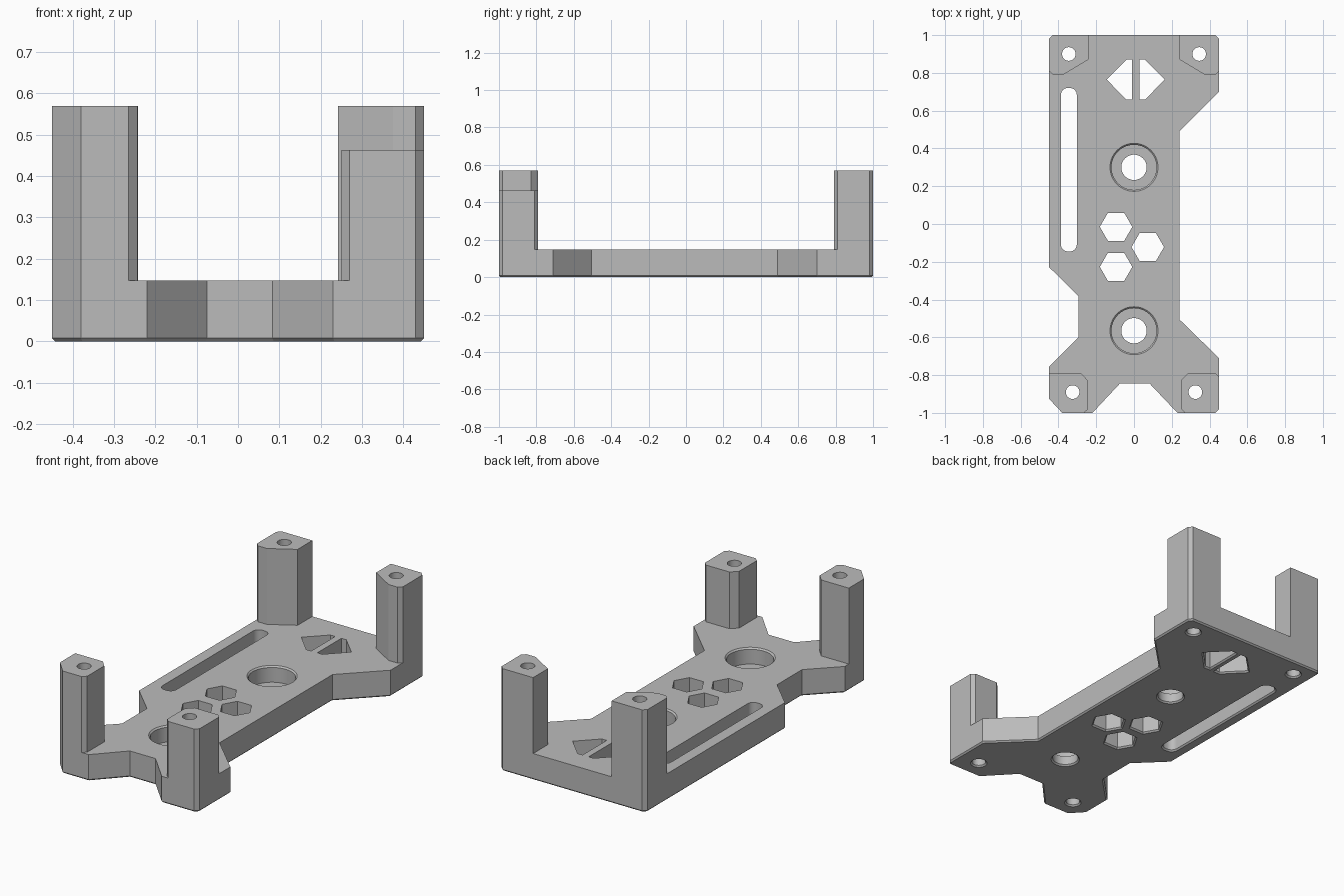
import bpy, bmesh
from math import cos, sin, pi
from mathutils import Vector

if "Cube" in bpy.data.objects:
    bpy.data.objects.remove(bpy.data.objects["Cube"], do_unlink=True)

TOP = 0.147      # plate thickness
BEVEL = 0.008    # small edge break on the underside

grey = bpy.data.materials.new("plain grey")
grey.use_nodes = True
grey.diffuse_color = (0.5, 0.5, 0.5, 1)
grey.node_tree.nodes["Principled BSDF"].inputs["Base Color"].default_value = (0.5, 0.5, 0.5, 1)


def grow(outline, d):
    """Offset a counter-clockwise outline outwards by d with mitred corners."""
    pts = [Vector(p) for p in outline]
    result = []
    for i, p in enumerate(pts):
        a = (p - pts[i - 1]).normalized()
        b = (pts[(i + 1) % len(pts)] - p).normalized()
        na, nb = Vector((a.y, -a.x)), Vector((b.y, -b.x))
        result.append(p + (na + nb) * d / (1 + na.dot(nb)))
    return result


def loft(bm, outline, layers):
    """Closed solid through (height, offset) layers of one outline."""
    area = sum(outline[i - 1][0] * p[1] - p[0] * outline[i - 1][1] for i, p in enumerate(outline))
    if area < 0:
        outline = outline[::-1]
    rings = [[bm.verts.new((p.x, p.y, z)) for p in grow(outline, d)] for z, d in layers]
    n = len(outline)
    for low, high in zip(rings, rings[1:]):
        for i in range(n):
            j = (i + 1) % n
            bm.faces.new((low[i], low[j], high[j], high[i]))
    bm.faces.new(rings[0][::-1])
    bm.faces.new(rings[-1])


def make_object(name, bm):
    bmesh.ops.recalc_face_normals(bm, faces=bm.faces)
    mesh = bpy.data.meshes.new(name)
    bm.to_mesh(mesh)
    bm.free()
    mesh.materials.append(grey)
    obj = bpy.data.objects.new(name, mesh)
    bpy.context.collection.objects.link(obj)
    return obj


def solid(name, outline, layers):
    bm = bmesh.new()
    loft(bm, outline, layers)
    return make_object(name, bm)


def circle(x, y, r, n=40):
    return [(x + r * cos(2 * pi * i / n), y + r * sin(2 * pi * i / n)) for i in range(n)]


def flip(outline):
    return [(-x, y) for x, y in outline]


def rounded_slot(x0, x1, y0, y1, r, steps=8):
    pts = []
    corners = [(x1 - r, y1 - r), (x0 + r, y1 - r), (x0 + r, y0 + r), (x1 - r, y0 + r)]
    for k, (cx, cy) in enumerate(corners):
        for i in range(steps + 1):
            a = pi / 2 * (k + i / steps)
            pts.append((cx + r * cos(a), cy + r * sin(a)))
    return pts


# Base plate with flared corners
plate = solid("base_plate", [
    (-0.43, 1), (-0.45, 0.98), (-0.45, -0.228), (-0.295, -0.38), (-0.295, -0.6),
    (-0.45, -0.755), (-0.45, -0.925), (-0.38, -1), (-0.22, -1), (-0.075, -0.845),
    (0.083, -0.845), (0.23, -1), (0.43, -1), (0.45, -0.98), (0.45, -0.71),
    (0.24, -0.505), (0.24, 0.49), (0.45, 0.7), (0.45, 0.98), (0.43, 1),
], [(0, -BEVEL), (BEVEL, 0), (TOP, 0)])

# Corner posts
back_post = [(0.43, 1), (0.242, 1), (0.242, 0.87), (0.375, 0.79),
             (0.43, 0.79), (0.45, 0.81), (0.45, 0.98)]
front_right = [(-0.38, -1), (-0.265, -1), (-0.243, -0.98), (-0.243, -0.83),
               (-0.28, -0.79), (-0.45, -0.79), (-0.45, -0.925)]
front_left = [(0.27, -1), (0.43, -1), (0.45, -0.98), (0.45, -0.81), (0.43, -0.79),
              (0.285, -0.79), (0.25, -0.825), (0.25, -0.98)]
posts = [solid(name, outline, [(TOP, 0), (height, 0)]) for name, outline, height in (
    ("back_left_post", back_post, 0.57),
    ("back_right_post", flip(back_post), 0.57),
    ("front_right_post", front_right, 0.57),
    ("front_left_post", front_left, 0.463))]

# Cutters for every opening
bm = bmesh.new()
through = [(-0.001, BEVEL + 0.001), (BEVEL, 0), (0.7, 0)]
for side in (-1, 1):
    loft(bm, circle(side * 0.345, 0.9, 0.036), through)
    loft(bm, circle(side * 0.325, -0.89, 0.036), through)
for x, y in ((-0.095, -0.015), (0.073, -0.122), (-0.095, -0.227)):
    loft(bm, circle(x, y, 0.086, 6), through)
loft(bm, rounded_slot(-0.387, -0.303, -0.145, 0.72, 0.036), through)
half_diamond = [(0.105, 0.765), (0, 0.87), (-0.03, 0.87), (-0.03, 0.658), (0, 0.658)]
loft(bm, [(x + 0.058, y) for x, y in half_diamond], through)
loft(bm, [(-x - 0.04, y) for x, y in half_diamond], through)

# Counterbored round seats
for y in (0.3, -0.565):
    loft(bm, circle(0, y, 0.067, 56), [
        (-0.001, BEVEL + 0.001), (BEVEL, 0), (0.057, 0), (0.057, 0.052),
        (TOP - 0.008, 0.052), (TOP + 0.001, 0.061)])
cutter = make_object("opening_cutter", bm)
cutter.hide_render = True

for obj in [plate] + posts:
    bpy.ops.object.select_all(action="DESELECT")
    bpy.context.view_layer.objects.active = obj
    obj.select_set(True)
    mod = obj.modifiers.new("openings", "BOOLEAN")
    mod.operation = "DIFFERENCE"
    mod.solver = "EXACT"
    mod.object = cutter
    bpy.ops.object.modifier_apply(modifier=mod.name)
    bpy.ops.object.shade_smooth_by_angle(angle=pi / 7)
bpy.data.objects.remove(cutter, do_unlink=True)
